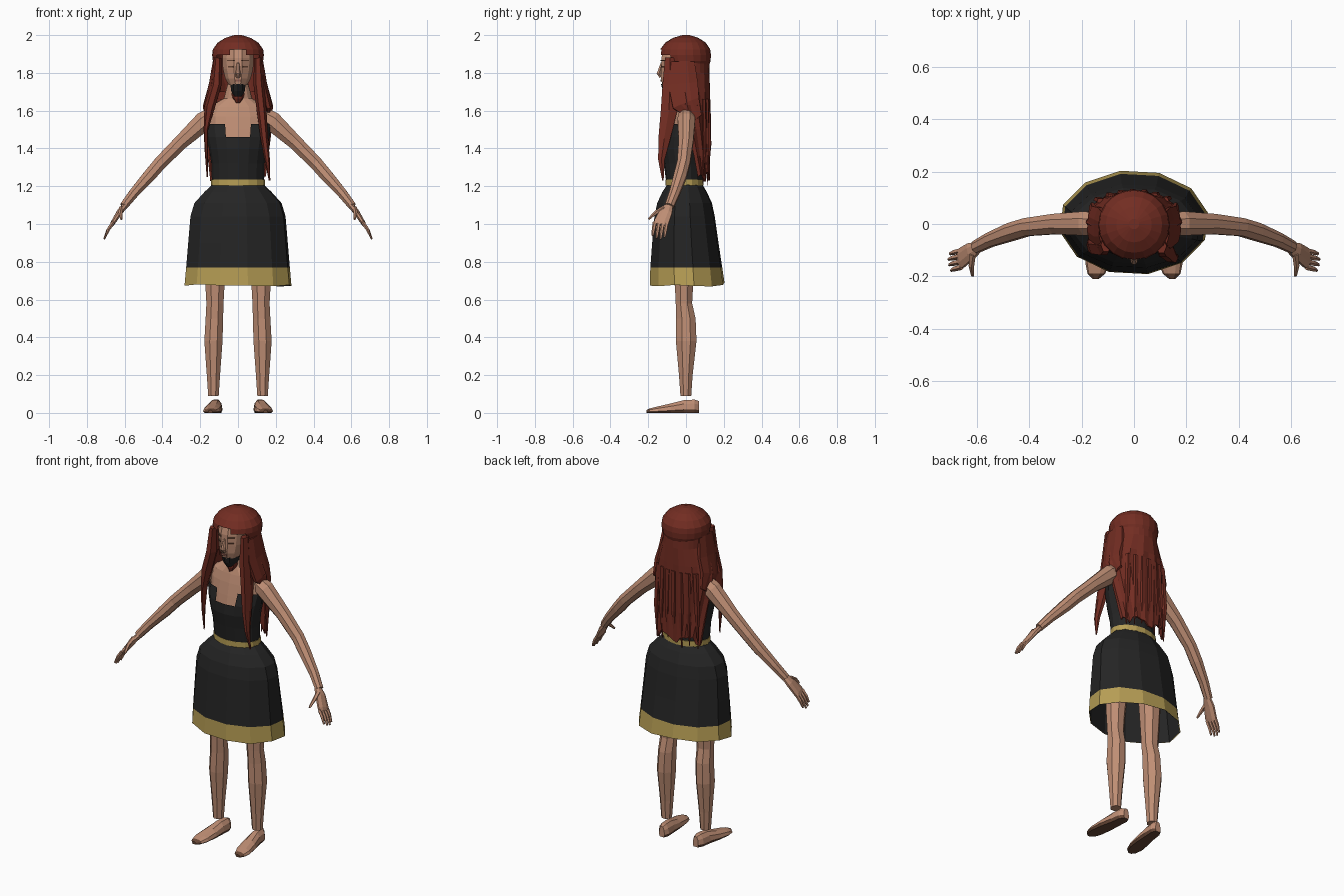
import bpy, bmesh, math, random
from mathutils import Vector

random.seed(4)


def mat(name, rgb):
    m = bpy.data.materials.new(name)
    m.diffuse_color = (*rgb, 1)
    return m


SKIN = mat("skin", (0.52, 0.27, 0.175))
BLACK = mat("black_cloth", (0.018, 0.018, 0.018))
GOLD = mat("gold_trim", (0.47, 0.34, 0.09))
HAIR = mat("red_hair", (0.17, 0.026, 0.016))
BROWN = mat("brown_sole", (0.13, 0.06, 0.035))
LIP = mat("dark_lip", (0.28, 0.11, 0.08))


def loft(name, rings, mats, rule=None, closed=True, caps=True, drop=None, mirror=False):
    """Skin a list of point rings; rule picks a material slot, drop removes faces."""
    bm = bmesh.new()
    rows = [[bm.verts.new(p) for p in r] for r in rings]
    n = len(rows[0])
    for a, b in zip(rows, rows[1:]):
        for i in range(n if closed else n - 1):
            j = (i + 1) % n
            bm.faces.new((a[i], a[j], b[j], b[i]))
    if closed and caps:
        bm.faces.new(rows[0][::-1])
        bm.faces.new(rows[-1])
    if drop:
        bad = [f for f in bm.faces if drop(f.calc_center_median())]
        bmesh.ops.delete(bm, geom=bad, context='FACES')
    bmesh.ops.recalc_face_normals(bm, faces=bm.faces)
    bm.normal_update()
    if rule:
        for f in bm.faces:
            f.material_index = rule(f)
    me = bpy.data.meshes.new(name)
    bm.to_mesh(me)
    bm.free()
    ob = bpy.data.objects.new(name, me)
    bpy.context.collection.objects.link(ob)
    for m in mats:
        me.materials.append(m)
    if mirror:
        md = ob.modifiers.new("mirror", 'MIRROR')
        md.use_mirror_merge = False
    return ob


def oval(z, rx, y0, y1, n=16, cx=0.0, turn=0.0):
    """Horizontal ring from front y0 to back y1, first point at the front."""
    cy, ry = (y0 + y1) / 2, (y1 - y0) / 2
    angs = [2 * math.pi * (i + turn) / n for i in range(n)]
    return [Vector((cx + rx * math.sin(a), cy - ry * math.cos(a), z)) for a in angs]


def tube(name, path, mats, n=8, **kw):
    """Tapered limb through (x, y, z, radius along y, radius across)."""
    pts = [Vector(p[:3]) for p in path]
    rings = []
    for i, p in enumerate(path):
        t = (pts[min(i + 1, len(pts) - 1)] - pts[max(i - 1, 0)]).normalized()
        u = Vector((0, 1, 0))
        u = (u - t * u.dot(t)).normalized()
        v = t.cross(u)
        angs = [2 * math.pi * (k + 0.5) / n for k in range(n)]
        rings.append([pts[i] + u * p[3] * math.cos(a) + v * p[4] * math.sin(a) for a in angs])
    return loft(name, rings, mats, **kw)


# Upper body, with neck
loft("torso", [oval(*r) for r in (
    (1.35, .135, -.1, .075), (1.42, .15, -.115, .08), (1.5, .165, -.1, .085), (1.57, .17, -.085, .08),
    (1.62, .15, -.072, .07), (1.665, .075, -.058, .06), (1.76, .05, -.05, .05))], [SKIN])

# Bodice with a square notch cut in the neckline
loft("bodice", [oval(*r) for r in (
    (1.21, .138, -.103, .088), (1.32, .141, -.118, .088), (1.40, .154, -.132, .088),
    (1.46, .167, -.13, .092), (1.53, .179, -.108, .094))], [BLACK], caps=False,
    drop=lambda c: c.z > 1.46 and c.y < 0 and abs(c.x) < .08)

loft("belt", [oval(z, .142, -.108, .093) for z in (1.203, 1.235)], [GOLD])

# Skirt with gold hem, uneven lower edge, and black lining
SK = ((1.21, .138, -.1, .088), (1.17, .18, -.127, .112), (1.11, .235, -.155, .14), (1.04, .256, -.17, .155),
      (.9, .268, -.182, .175), (.77, .279, -.192, .195), (.68, .288, -.195, .207))
rings = [oval(*r, n=12, turn=.35) for r in SK]
for p in rings[-1]:
    p.z += random.uniform(-.012, .012)
loft("skirt", rings, [BLACK, GOLD], caps=False,
     rule=lambda f: 1 if f.calc_center_median().z < .77 else 0)
lining = [[Vector((p.x * .985, p.y * .985, p.z)) for p in r] for r in rings]
loft("skirt_lining", lining, [BLACK], caps=False)

# Legs
loft("legs", [oval(z, rx, y0, y1, 8, cx, .5) for z, rx, y0, y1, cx in (
    (.09, .03, -.032, .03, .13), (.2, .038, -.04, .038, .13), (.38, .052, -.058, .06, .13),
    (.5, .05, -.056, .055, .125), (.58, .049, -.058, .036, .122), (.68, .055, -.063, .042, .122),
    (.9, .066, -.075, .065, .115), (1.12, .075, -.08, .075, .1))], [SKIN], mirror=True)

# Slippers: low cross sections running from heel to toe
foot = []
for y, cx, w, h in ((.07, .113, .018, .062), (.045, .116, .034, .07), (-.01, .121, .037, .068),
                    (-.08, .131, .045, .05), (-.15, .14, .046, .034), (-.19, .144, .034, .024),
                    (-.21, .146, .012, .015)):
    foot.append([Vector((cx + w * sx, y, h * sz)) for sx, sz in (
        (-.8, 0), (-1, .25), (-.85, .7), (-.4, 1), (.4, 1), (.85, .7), (1, .25), (.8, 0))])


def sole_rule(f):
    c = f.calc_center_median()
    return 1 if f.normal.z < -.4 or c.z < .009 or c.y < -.19 else 0


loft("slippers", foot, [SKIN, BROWN], rule=sole_rule, mirror=True)

# Arms
tube("arms", ((.13, 0, 1.575, .045, .05), (.18, .002, 1.545, .05, .056), (.3, 0, 1.435, .042, .042),
              (.41, -.012, 1.325, .037, .038), (.47, -.03, 1.255, .037, .036),
              (.55, -.06, 1.165, .03, .028), (.605, -.088, 1.095, .026, .023)),
     [SKIN], mirror=True)

# Hands
tube("palms", ((.595, -.088, 1.1, .022, .016), (.625, -.105, 1.065, .036, .017),
               (.66, -.13, 1.01, .042, .013), (.668, -.134, .995, .04, .01)), [SKIN], mirror=True)
for i, reach in enumerate((.8, .95, 1, .9)):
    y = -.165 + i * .021
    tube("finger_%d" % (i + 1), ((.66, y, 1.01, .011, .01), (.66 + .03 * reach, y - .006, 1.01 - .045 * reach, .01, .009),
                                 (.66 + .049 * reach, y - .012, 1.01 - .09 * reach, .006, .005)),
         [SKIN], n=5, mirror=True)
tube("thumbs", ((.618, -.115, 1.085, .014, .013), (.622, -.16, 1.06, .011, .011),
                (.617, -.198, 1.025, .006, .006)), [SKIN], n=5, mirror=True)

# Head, dark chin and throat
loft("head", [oval(*r, n=12, turn=.5) for r in (
    (1.735, .05, -.128, .04), (1.77, .07, -.135, .07), (1.82, .083, -.135, .09),
    (1.88, .086, -.134, .09), (1.945, .078, -.118, .085))], [SKIN])
loft("chin", [oval(*r, n=10) for r in (
    (1.675, .022, -.105, 0), (1.705, .038, -.122, 0), (1.742, .043, -.133, 0))], [BLACK])
loft("throat", [oval(*r, n=8) for r in (
    (1.64, .012, -.085, 0), (1.665, .03, -.09, 0), (1.69, .035, -.09, 0))], [HAIR])
tube("nose", ((0, -.128, 1.855, .006, .007), (0, -.143, 1.795, .014, .014),
              (0, -.132, 1.778, .01, .012)), [SKIN], n=6)


def plate(name, loc, size, turn, material):
    """Thin facial detail lying on the head surface."""
    bpy.ops.mesh.primitive_cube_add(size=1, location=loc, rotation=(0, 0, turn))
    ob = bpy.context.object
    ob.name, ob.scale = name, size
    ob.data.materials.append(material)


for s, side in ((1, "right"), (-1, "left")):
    plate("eye_" + side, (s * .038, -.12, 1.832), (.034, .008, .007), s * .62, BROWN)
    plate("brow_" + side, (s * .038, -.12, 1.866), (.042, .008, .006), s * .62, BROWN)
plate("lips", (0, -.132, 1.76), (.034, .008, .011), 0, LIP)

# Hair cap with thick crown roll, open around the face
CAP = ((1.70, .11, -.09, .118), (1.78, .116, -.108, .122), (1.84, .12, -.118, .123), (1.862, .133, -.132, .13),
       (1.895, .137, -.14, .132), (1.925, .133, -.136, .128), (1.96, .108, -.11, .105),
       (1.985, .068, -.07, .066), (2.0, .02, -.02, .02))
loft("hair_cap", [oval(*r, n=20) for r in CAP], [HAIR],
     drop=lambda c: c.z < 1.715 or (c.y < -.055 and c.z < 1.925
                                    and abs(c.x) < (.06 if c.z > 1.89 else .095)))

# Long hair falling down the back, ragged at the hem
sheet = []
for z, rx, ry, cy, span in ((1.9, .125, .12, 0, 105), (1.8, .128, .12, .005, 108), (1.7, .16, .12, .005, 108),
                            (1.63, .178, .115, .01, 105), (1.5, .174, .11, .016, 92), (1.36, .165, .1, .025, 80),
                            (1.25, .158, .09, .035, 72)):
    row = []
    for i in range(17):
        a = math.radians(span * (i - 8) / 8)
        k = 1 + (.04 if i % 2 else -.02) * (z < 1.75)
        dz = random.uniform(-.03, .03) if z < 1.3 else 0
        row.append(Vector((rx * k * math.sin(a), cy + ry * k * math.cos(a), z + dz)))
    sheet.append(row)
back = loft("back_hair", sheet, [HAIR], closed=False)
back.modifiers.new("thickness", 'SOLIDIFY').thickness = .01

# Locks in front of the shoulders
tube("front_lock_right", ((.105, -.085, 1.88, .03, .02), (.11, -.085, 1.74, .045, .028),
                          (.125, -.09, 1.6, .05, .026), (.14, -.115, 1.45, .036, .02),
                          (.155, -.13, 1.34, .02, .014), (.167, -.122, 1.23, .004, .004)), [HAIR], n=6)
tube("front_lock_left", ((-.107, -.08, 1.88, .03, .02), (-.115, -.08, 1.74, .045, .028),
                         (-.15, -.075, 1.62, .045, .028), (-.17, -.08, 1.5, .028, .012),
                         (-.168, -.09, 1.38, .016, .008), (-.163, -.09, 1.25, .003, .003)), [HAIR], n=6)

# Side falls joining the cap to the shoulders, and loose strand tips
tube("side_hair", ((.115, -.02, 1.86, .07, .02), (.13, -.015, 1.74, .085, .026),
                   (.158, 0, 1.64, .08, .022), (.16, .06, 1.56, .03, .012)), [HAIR], mirror=True)
for i in range(7):
    x = -.14 + i * .045
    y = .122 - 1.6 * x * x
    tube("strand_%d" % (i + 1), ((x * .9, y - .002, 1.66, .012, .018), (x, y + .004, 1.42, .01, .016),
                                 (x, y - .006, 1.2 + random.uniform(0, .05), .002, .003)), [HAIR], n=5)
